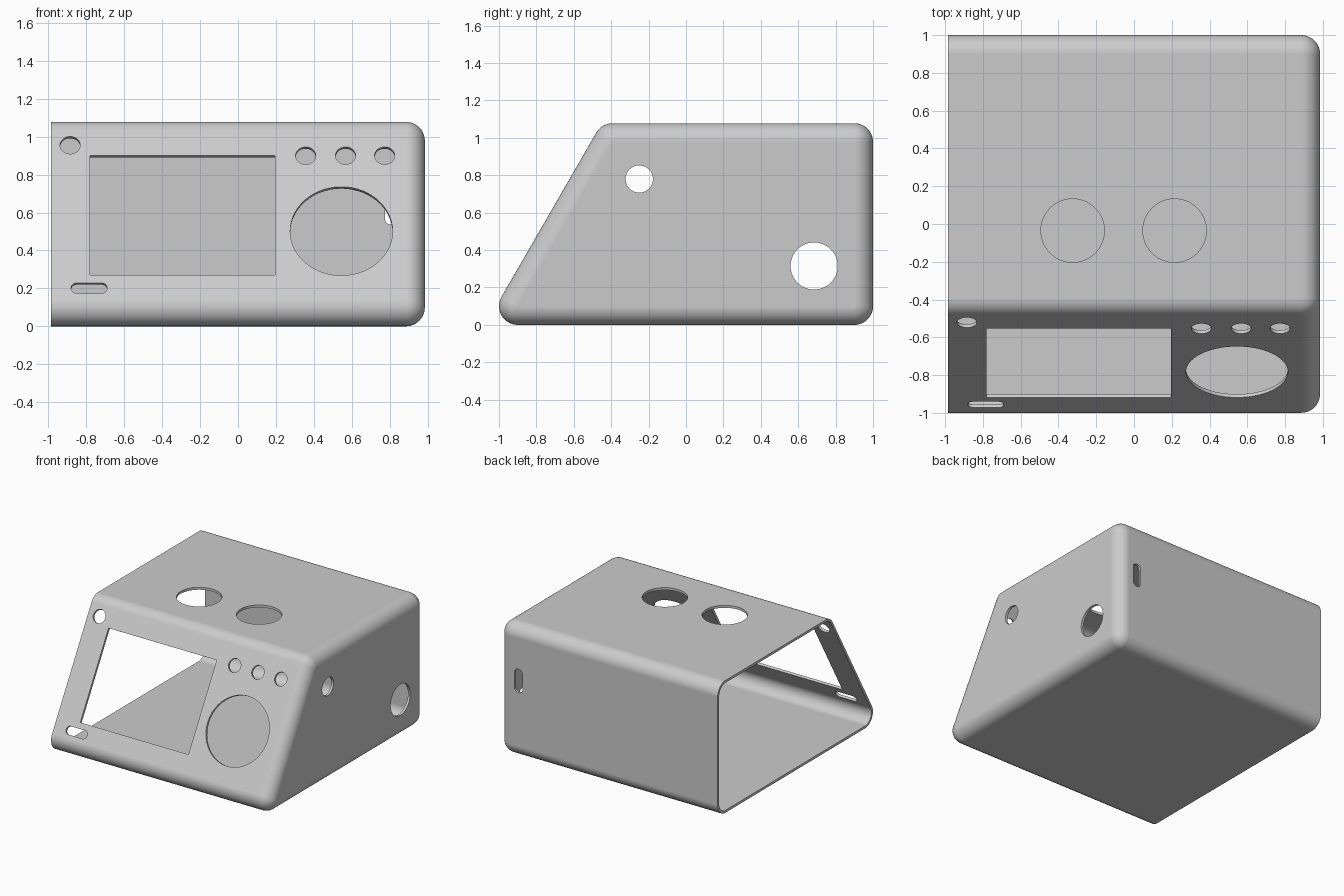
import bpy, bmesh, math
from mathutils import Matrix, Vector

if "Cube" in bpy.data.objects:
    bpy.data.objects.remove(bpy.data.objects["Cube"])

R, T = 0.1, 0.02            # corner radius, wall thickness
X0, X1 = -0.985, 0.985      # open end, closed end
H = 1.078
STEPS = 10
S, C = math.sin(math.radians(60)), 0.5   # front panel leans at 60 degrees

# Corner centres in (y, z), with the direction at which each arc starts
run = (H - 2 * R) / math.tan(math.radians(60))
CORNERS = [((0.9, R), -90, 90), ((0.9, H - R), 0, 90),
           ((-0.9 + run, H - R), 90, 60), ((-0.9, R), 150, 120)]


def ring(bm, x, r):
    verts = []
    for (y, z), start, sweep in CORNERS:
        for i in range(STEPS + 1):
            a = math.radians(start + sweep * i / STEPS)
            verts.append(bm.verts.new((x, y + r * math.cos(a), z + r * math.sin(a))))
    return verts


def bridge(bm, a, b):
    n = len(a)
    for i in range(n):
        bm.faces.new((a[i], a[(i + 1) % n], b[(i + 1) % n], b[i]))


def skin(bm, r):
    """Rounded wedge skin, open at X0; returns its open ring."""
    rings = [ring(bm, X0, r)]
    for i in range(STEPS + 1):
        a = math.pi / 2 * i / STEPS
        rings.append(ring(bm, X1 - R + r * math.sin(a), r * math.cos(a)))
    for a, b in zip(rings, rings[1:]):
        bridge(bm, a, b)
    bm.faces.new(rings[-1])
    return rings[0]


def make_object(name, bm):
    bmesh.ops.remove_doubles(bm, verts=bm.verts, dist=1e-5)
    bmesh.ops.recalc_face_normals(bm, faces=bm.faces)
    mesh = bpy.data.meshes.new(name)
    bm.to_mesh(mesh)
    bm.free()
    ob = bpy.data.objects.new(name, mesh)
    bpy.context.collection.objects.link(ob)
    return ob


def rounded(w, h, r, n=8):
    """Outline of a rounded rectangle (r = w/2 = h/2 gives a circle)."""
    if r == 0:
        return [(w/2, -h/2), (w/2, h/2), (-w/2, h/2), (-w/2, -h/2)]
    pts = []
    for k, (sx, sy) in enumerate([(1, 1), (-1, 1), (-1, -1), (1, -1)]):
        for i in range(n + 1):
            a = math.pi / 2 * (k + i / n)
            pts.append((sx * (w/2 - r) + r * math.cos(a), sy * (h/2 - r) + r * math.sin(a)))
    return pts


def cut(bm, outline, origin, u, v, depth=0.05):
    """Add a prism through the wall at origin, spanned by u and v."""
    o, u, v = Vector(origin), Vector(u), Vector(v)
    n = u.cross(v)
    a, b = [[bm.verts.new(o + u * p + v * q + n * d) for p, q in outline]
            for d in (-depth, depth)]
    bridge(bm, a, b)
    bm.faces.new(a)
    bm.faces.new(b)


def circle(r):
    return rounded(2 * r, 2 * r, r, 14)


# Hollow case, open on the left
bm = bmesh.new()
bridge(bm, skin(bm, R), skin(bm, R - T))
case = make_object("case", bm)

# Openings
bm = bmesh.new()


def front_cut(outline, x, z):
    y = -0.9 - R * S + (z - R - R * C) / math.tan(math.radians(60))
    cut(bm, outline, (x, y, z), (1, 0, 0), (0, C, S))


front_cut(rounded(0.975, 0.63 / S, 0), -0.2925, 0.585)    # screen
front_cut(circle(0.27), 0.545, 0.502)                     # dial
for x in (0.357, 0.567, 0.773):                           # buttons
    front_cut(circle(0.053), x, 0.90)
front_cut(circle(0.053), -0.885, 0.955)                   # indicator
front_cut(rounded(0.19, 0.064, 0.031), -0.785, 0.202)     # front slot
for x in (-0.325, 0.215):                                 # top holes
    cut(bm, circle(0.168), (x, -0.035, H), (1, 0, 0), (0, 1, 0))
cut(bm, circle(0.073), (X1, -0.25, 0.78), (0, 1, 0), (0, 0, 1))    # side holes
cut(bm, circle(0.126), (X1, 0.685, 0.315), (0, 1, 0), (0, 0, 1))
cut(bm, rounded(0.07, 0.19, 0.03), (0.81, 1, 0.632), (1, 0, 0), (0, 0, 1))  # rear slot
cutter = make_object("opening_cutter", bm)

mod = case.modifiers.new("openings", 'BOOLEAN')
mod.operation = 'DIFFERENCE'
mod.solver = 'EXACT'
mod.object = cutter
bpy.context.view_layer.objects.active = case
case.select_set(True)
bpy.ops.object.modifier_apply(modifier=mod.name)
bpy.data.objects.remove(cutter)

# Smooth fillets, flat panels
bpy.ops.object.shade_smooth_by_angle(angle=math.radians(30))
wn = case.modifiers.new("panel_normals", 'WEIGHTED_NORMAL')
wn.keep_sharp = True
wn.weight = 100

mat = bpy.data.materials.new("light grey")
mat.diffuse_color = (0.6, 0.6, 0.6, 1)
mat.use_nodes = True
mat.node_tree.nodes["Principled BSDF"].inputs["Base Color"].default_value = mat.diffuse_color
case.data.materials.clear()
case.data.materials.append(mat)
